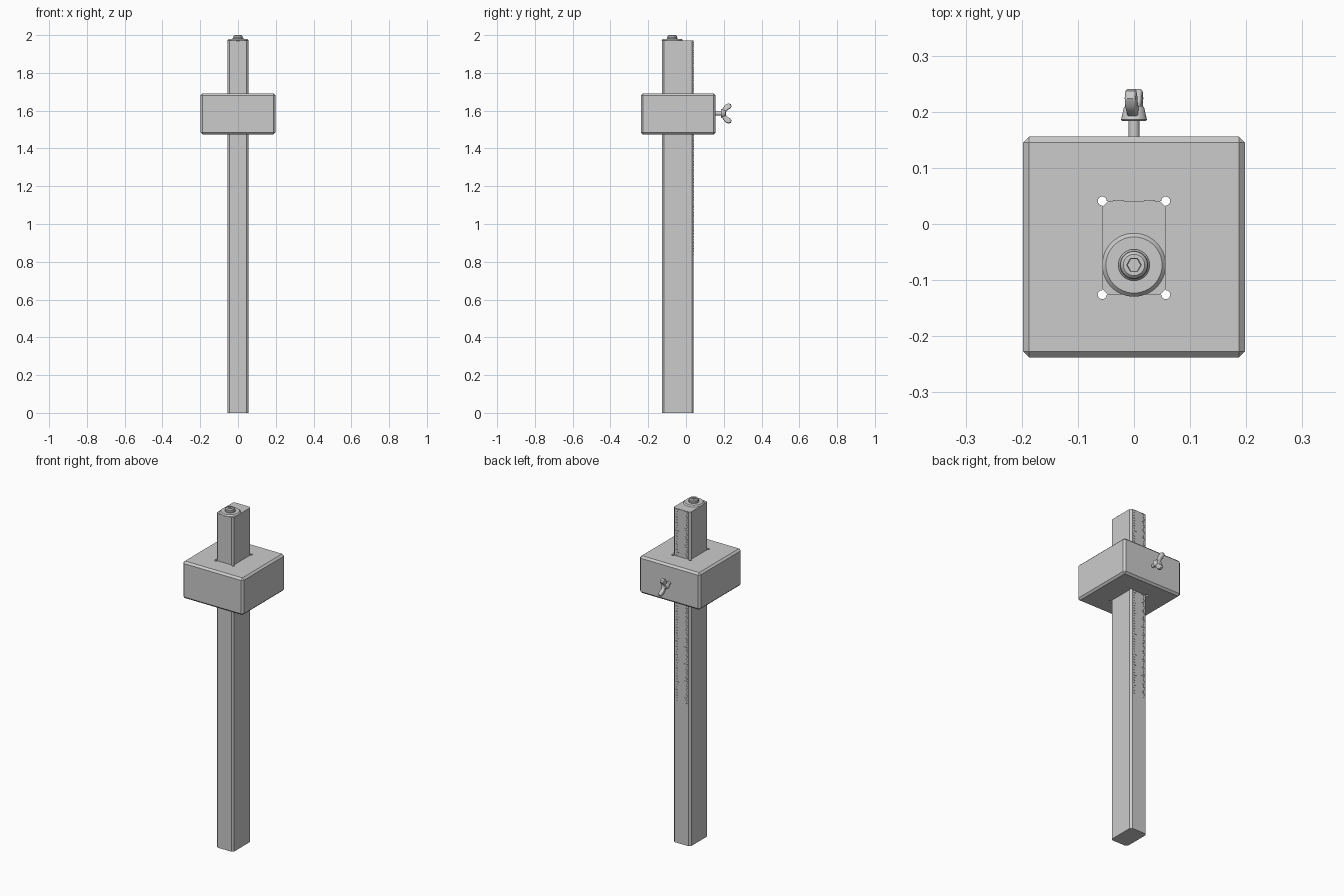
import bpy, bmesh
from math import sin, cos, pi, radians
from mathutils import Matrix, Vector

if "Cube" in bpy.data.objects:
    bpy.data.objects.remove(bpy.data.objects["Cube"])


def finish(name, bm, smooth=False):
    bmesh.ops.recalc_face_normals(bm, faces=bm.faces)
    me = bpy.data.meshes.new(name)
    bm.to_mesh(me)
    bm.free()
    ob = bpy.data.objects.new(name, me)
    bpy.context.collection.objects.link(ob)
    bpy.context.view_layer.objects.active = ob
    ob.select_set(True)
    if smooth:
        bpy.ops.object.shade_smooth_by_angle(angle=radians(35))
    ob.select_set(False)
    return ob


def prism(bm, pts, vec):
    """Close a polygon and extrude it along vec."""
    face = bm.faces.new([bm.verts.new(p) for p in pts])
    res = bmesh.ops.extrude_face_region(bm, geom=[face], use_keep_orig=True)
    verts = [g for g in res['geom'] if isinstance(g, bmesh.types.BMVert)]
    bmesh.ops.translate(bm, verts=verts, vec=vec)


def box(bm, lo, hi):
    lo, hi = Vector(lo), Vector(hi)
    m = Matrix.Translation((lo + hi) / 2) @ Matrix.Diagonal((*(hi - lo), 1))
    return bmesh.ops.create_cube(bm, size=1, matrix=m)


def lathe(name, rings, matrix, seg=48):
    """Stack rings (radius, height, is_hex) along local z and cap both ends."""
    bm = bmesh.new()
    loops = []
    for r, h, hexa in rings:
        loop = []
        for i in range(seg):
            a = 2 * pi * i / seg
            k = r * cos(pi / 6) / cos(a % (pi / 3) - pi / 6) if hexa else r
            loop.append(bm.verts.new((k * cos(a), k * sin(a), h)))
        loops.append(loop)
    for a, b in zip(loops, loops[1:]):
        for i in range(seg):
            j = (i + 1) % seg
            bm.faces.new((a[i], a[j], b[j], b[i]))
    bm.faces.new(loops[0])
    bm.faces.new(loops[-1])
    bm.transform(matrix)
    return finish(name, bm, True)


# beam: chamfered rectangular bar
X, Y0, Y1, TOP, C = 0.056, -0.126, 0.041, 1.972, 0.010
bm = bmesh.new()
prism(bm, [(-X + C, Y0, 0), (X - C, Y0, 0), (X, Y0 + C, 0), (X, Y1 - C, 0),
           (X - C, Y1, 0), (-X + C, Y1, 0), (-X, Y1 - C, 0), (-X, Y0 + C, 0)],
      (0, 0, TOP))
finish("beam", bm)

# fence block with chamfered edges
bm = bmesh.new()
box(bm, (-0.198, -0.238, 1.473), (0.198, 0.156, 1.692))
bmesh.ops.bevel(bm, geom=bm.edges[:], offset=0.011, segments=1, affect='EDGES')
fence = finish("fence_block", bm)

# beam slot cutter: rectangle with round corner reliefs
bm = bmesh.new()
pts = []
for cx, cy, start in ((X, Y1, -90), (-X, Y1, 0), (-X, Y0, 90), (X, Y0, 180)):
    for i in range(13):
        a = radians(start + 270 * i / 12)
        pts.append((cx + 0.008 * cos(a), cy + 0.008 * sin(a), 1.4))
# slot walls sit just clear of the beam
prism(bm, [(x * 1.01, y, z) for x, y, z in pts], (0, 0, 0.4))
cutter = finish("slot_cutter", bm)
cutter.hide_render = True
cutter.hide_viewport = True
cut = fence.modifiers.new("slot", 'BOOLEAN')
cut.operation = 'DIFFERENCE'
cut.solver = 'EXACT'
cut.object = cutter

# cutting wheel and its socket screw on the beam end
at = Matrix.Translation((0, -0.073, 0))
lathe("cutting_wheel", [(0.054, 1.970, 0), (0.0565, 1.972, 0), (0.050, 1.979, 0),
                        (0.020, 1.979, 0)], at)
lathe("wheel_screw", [(0.028, 1.976, 0), (0.028, 1.985, 0), (0.025, 1.988, 0),
                      (0.024, 1.995, 0), (0.019, 2.0, 0), (0.013, 2.0, 1),
                      (0.012, 1.986, 1)], at)

# graduations: fine scale on one edge, coarse scale on the other
bm = bmesh.new()
for side, step, major in ((-1, 0.010, 5), (1, 0.0159, 4)):
    for i in range(int(1.14 / step) + 1):
        z = TOP - 0.003 - i * step
        length = 0.019 if i % (2 * major) == 0 else 0.014 if i % major == 0 else 0.009
        xs = sorted((side * 0.037, side * (0.037 - length)))
        box(bm, (xs[0], Y1 - 0.002, z - 0.001), (xs[1], Y1 + 0.002, z + 0.001))
finish("scale_ticks", bm)

# wing screw: shaft, tapered hub and two wings
ZS = 1.585
along_y = Matrix.Translation((0, 0, ZS)) @ Matrix.Rotation(-pi / 2, 4, 'X')
lathe("wing_screw_shaft", [(0.010, 0.043, 0), (0.010, 0.19, 0)], along_y, 24)
lathe("wing_screw_hub", [(0.021, 0.184, 0), (0.023, 0.186, 0), (0.018, 0.208, 0),
                         (0.016, 0.210, 0)], along_y, 32)
wing = [(0.188, 0.0), (0.188, 0.012), (0.199, 0.034), (0.209, 0.047),
        (0.224, 0.053), (0.237, 0.049), (0.241, 0.038), (0.234, 0.027),
        (0.220, 0.019), (0.212, 0.010), (0.211, 0.0)]
for name, s in (("upper_wing", 1), ("lower_wing", -1)):
    bm = bmesh.new()
    prism(bm, [(-0.010, y, s * z) for y, z in wing], (0.020, 0, 0))
    rim = [e for e in bm.edges if abs(e.verts[0].co.x - e.verts[1].co.x) < 1e-6]
    bmesh.ops.bevel(bm, geom=rim, offset=0.005, segments=3, profile=0.5, affect='EDGES')
    bm.transform(Matrix.Translation((0, 0, ZS)) @ Matrix.Rotation(radians(-8), 4, 'Y'))
    finish(name, bm, True)
